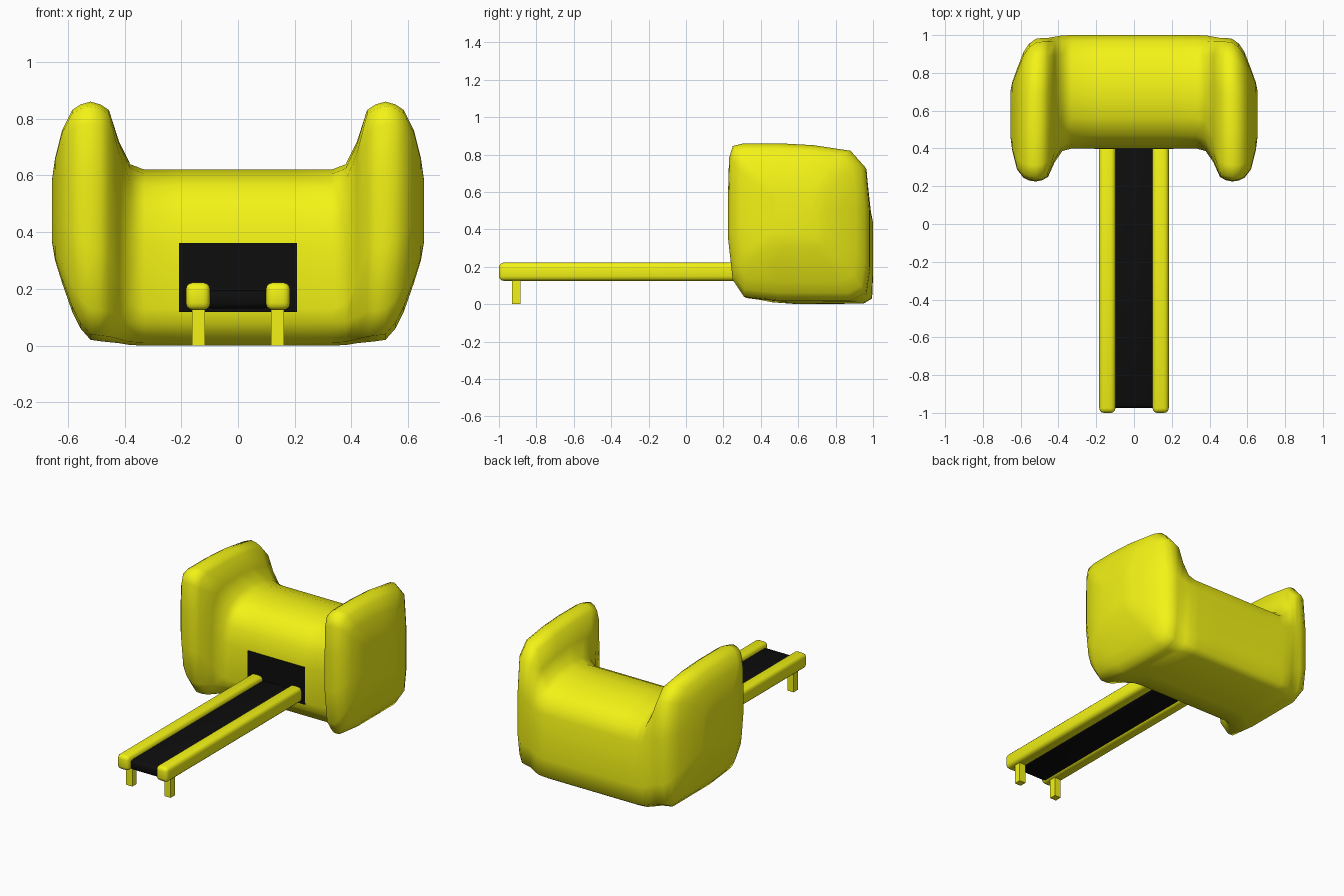
import bpy, bmesh

if "Cube" in bpy.data.objects:
    bpy.data.objects.remove(bpy.data.objects["Cube"])


def material(name, col):
    m = bpy.data.materials.new(name)
    m.diffuse_color = (*col, 1)
    m.use_nodes = True
    m.node_tree.nodes["Principled BSDF"].inputs["Base Color"].default_value = m.diffuse_color
    return m


YELLOW = material("yellow", (0.9, 0.9, 0.008))
BLACK = material("black", (0.004, 0.004, 0.004))


def finish(bm, name, mat, smooth=None):
    bmesh.ops.recalc_face_normals(bm, faces=bm.faces)
    me = bpy.data.meshes.new(name)
    bm.to_mesh(me)
    bm.free()
    me.materials.append(mat)
    ob = bpy.data.objects.new(name, me)
    bpy.context.collection.objects.link(ob)
    if smooth:
        bpy.ops.object.select_all(action='DESELECT')
        ob.select_set(True)
        bpy.context.view_layer.objects.active = ob
        bpy.ops.object.shade_smooth_by_angle(angle=smooth)
    return ob


def box(name, mat, lo, hi, bevel=0.0, segs=2):
    bm = bmesh.new()
    bmesh.ops.create_cube(bm, size=1)
    for v in bm.verts:
        v.co = [lo[i] + (v.co[i] + 0.5) * (hi[i] - lo[i]) for i in range(3)]
    if bevel:
        bmesh.ops.bevel(bm, geom=bm.edges[:], offset=bevel, segments=segs,
                        profile=0.5, affect='EDGES')
    return finish(bm, name, mat, 1.0 if bevel else None)


# Matching (y, z) outlines of the side cheek and the central barrel
CHEEK = [(.31, .04), (.25, .13), (.225, .35), (.225, .6), (.23, .78), (.25, .845),
         (.31, .86), (.5, .86), (.68, .85), (.88, .82), (.96, .73), (.98, .5),
         (.98, .2), (.96, .06), (.88, .02), (.5, .02)]
BARREL = [(.46, .01), (.41, .08), (.40, .13), (.40, .36), (.42, .47), (.47, .56),
          (.56, .605), (.68, .62), (.79, .608), (.9, .57), (.97, .52), (1.0, .44),
          (1.0, .15), (.995, .03), (.95, .003), (.6, 0)]


def blend(t):
    return [(b[0] + (c[0] - b[0]) * t, b[1] + (c[1] - b[1]) * t)
            for b, c in zip(BARREL, CHEEK)]


def fit(y0, y1, z0, z1):
    return [(y0 + (y - .225) / .755 * (y1 - y0), z0 + (z - .02) / .84 * (z1 - z0))
            for y, z in CHEEK]


# Rings from the centre out to the domed outside of a cheek
half = [(.2, BARREL), (.33, blend(0)), (.38, blend(.08)), (.42, blend(.42)),
        (.455, fit(.25, .985, .012, .83)), (.485, fit(.232, .985, .015, .85)),
        (.52, CHEEK), (.555, fit(.23, .955, .06, .85)), (.585, fit(.245, .91, .12, .83)),
        (.62, fit(.29, .82, .22, .76)), (.645, fit(.39, .75, .30, .66)),
        (.655, fit(.47, .70, .36, .59))]
rings = [(-x, p) for x, p in reversed(half)] + [(0, BARREL)] + half
bm = bmesh.new()
loops = [[bm.verts.new((x, y, z)) for y, z in p] for x, p in rings]
for a, b in zip(loops, loops[1:]):
    for i in range(len(a)):
        j = (i + 1) % len(a)
        bm.faces.new((a[i], a[j], b[j], b[i]))
bm.faces.new(loops[0])
bm.faces.new(loops[-1])
finish(bm, "padded_body", YELLOW, 1.4)

# Dark opening and the belt running out of it
box("dark_opening", BLACK, (-.208, .396, .118), (.208, .45, .362))
box("belt", BLACK, (-.112, -.975, .13), (.112, .42, .195), .02)

# Side rails and front legs
for s, side in ((-1, "left"), (1, "right")):
    xs = sorted((s * .098, s * .184))
    box(side + "_rail", YELLOW, (xs[0], -1, .125), (xs[1], .42, .222), .025, 3)
    xs = sorted((s * .117, s * .162))
    box(side + "_front_leg", YELLOW, (xs[0], -.93, 0), (xs[1], -.885, .16))
